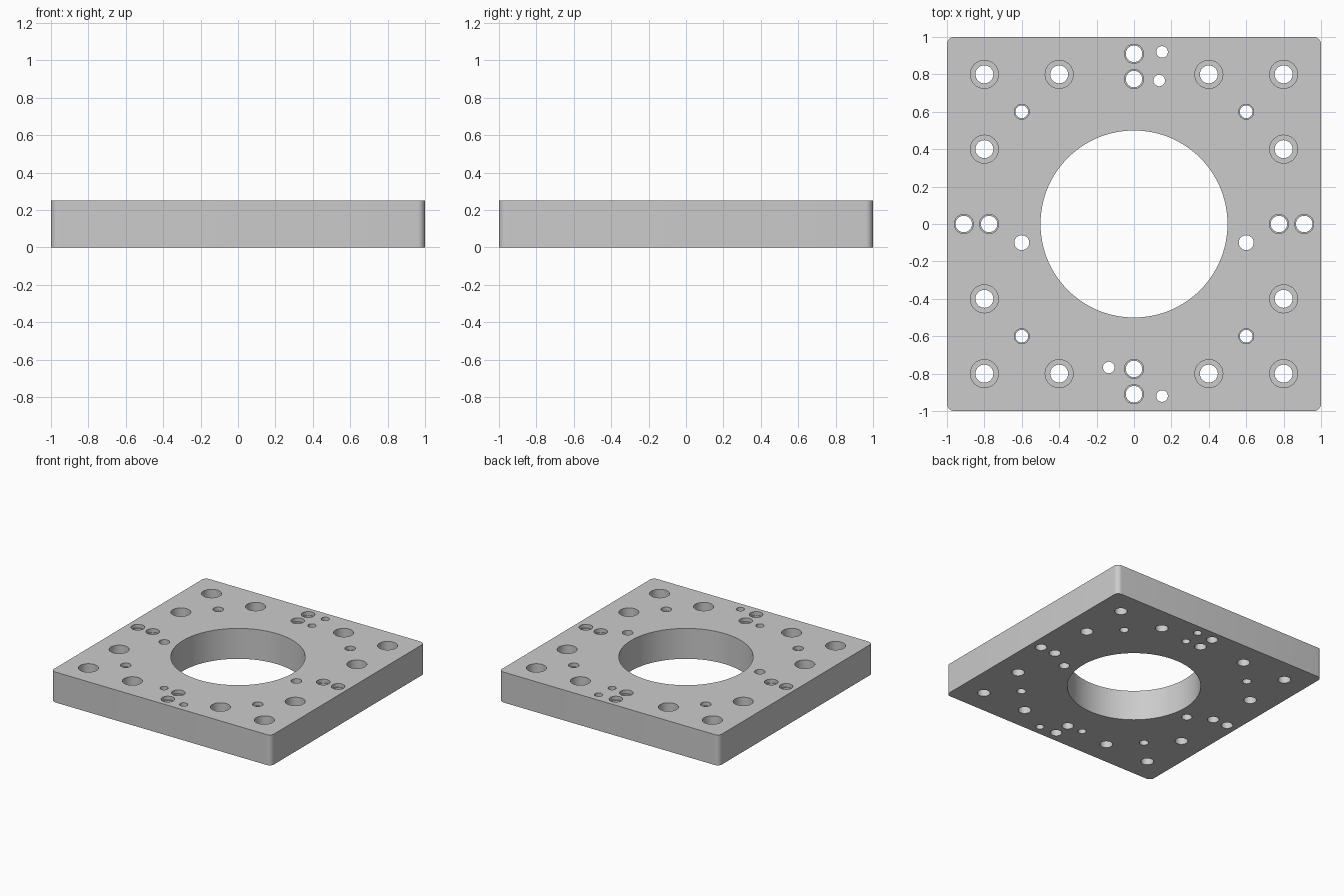
import bpy, bmesh, math

if "Cube" in bpy.data.objects:
    bpy.data.objects.remove(bpy.data.objects["Cube"])

T = 0.25      # plate thickness
R = 0.04      # corner radius


def new_object(name, bm):
    bmesh.ops.recalc_face_normals(bm, faces=bm.faces)
    mesh = bpy.data.meshes.new(name)
    bm.to_mesh(mesh)
    bm.free()
    obj = bpy.data.objects.new(name, mesh)
    bpy.context.collection.objects.link(obj)
    return obj


def add_hole(bm, x, y, r, top_r=None, depth=0, segs=32):
    """Closed turned plug: through hole with optional wider step at the top."""
    profile = [(r, -0.1)]
    if top_r:
        profile += [(r, T - depth), (top_r, T - depth), (top_r, T + 0.1)]
    else:
        profile += [(r, T + 0.1)]
    rings = [[bm.verts.new((x + pr * math.cos(2 * math.pi * i / segs),
                            y + pr * math.sin(2 * math.pi * i / segs), z))
              for i in range(segs)] for pr, z in profile]
    for a, b in zip(rings, rings[1:]):
        for i in range(segs):
            j = (i + 1) % segs
            bm.faces.new((a[i], a[j], b[j], b[i]))
    bm.faces.new(rings[0][::-1])
    bm.faces.new(rings[-1])


# Square plate with rounded vertical corners
bm = bmesh.new()
outline = []
for k, (sx, sy) in enumerate([(1, 1), (-1, 1), (-1, -1), (1, -1)]):
    for i in range(9):
        a = math.pi / 2 * (k + i / 8)
        outline.append(bm.verts.new((sx * (1 - R) + R * math.cos(a),
                                     sy * (1 - R) + R * math.sin(a), 0)))
base = bm.faces.new(outline)
ext = bmesh.ops.extrude_face_region(bm, geom=[base], use_keep_orig=True)
bmesh.ops.translate(bm, vec=(0, 0, T),
                    verts=[v for v in ext["geom"] if isinstance(v, bmesh.types.BMVert)])
plate = new_object("mounting_plate", bm)

# All hole plugs
bm = bmesh.new()
add_hole(bm, 0, 0, 0.5, segs=128)                      # central bore
for sx in (-1, 1):
    add_hole(bm, sx * 0.6, -0.1, 0.04)                 # dowel holes
    for sy in (-1, 1):
        for x, y in ((0.8, 0.8), (0.4, 0.8), (0.8, 0.4)):
            add_hole(bm, sx * x, sy * y, 0.048, 0.075, 0.14)   # counterbored bolt holes
        add_hole(bm, sx * 0.6, sy * 0.6, 0.034, 0.04, 0.03)    # small stepped holes
    for d in (0.775, 0.91):                            # paired stepped holes
        add_hole(bm, sx * d, 0, 0.044, 0.051, 0.03)
        add_hole(bm, 0, sx * d, 0.044, 0.051, 0.03)
for x, y in ((0.15, 0.92), (0.135, 0.767), (-0.135, -0.767), (0.15, -0.92)):
    add_hole(bm, x, y, 0.031)                          # pin holes
cutter = new_object("hole_cutter", bm)
cutter.hide_render = True

# Cut the holes, then drop the cutter
mod = plate.modifiers.new("holes", 'BOOLEAN')
mod.operation = 'DIFFERENCE'
mod.solver = 'EXACT'
mod.object = cutter
bpy.context.view_layer.objects.active = plate
plate.select_set(True)
bpy.ops.object.modifier_apply(modifier=mod.name)
bpy.data.objects.remove(cutter, do_unlink=True)
bpy.ops.object.shade_smooth_by_angle(angle=math.radians(30))
